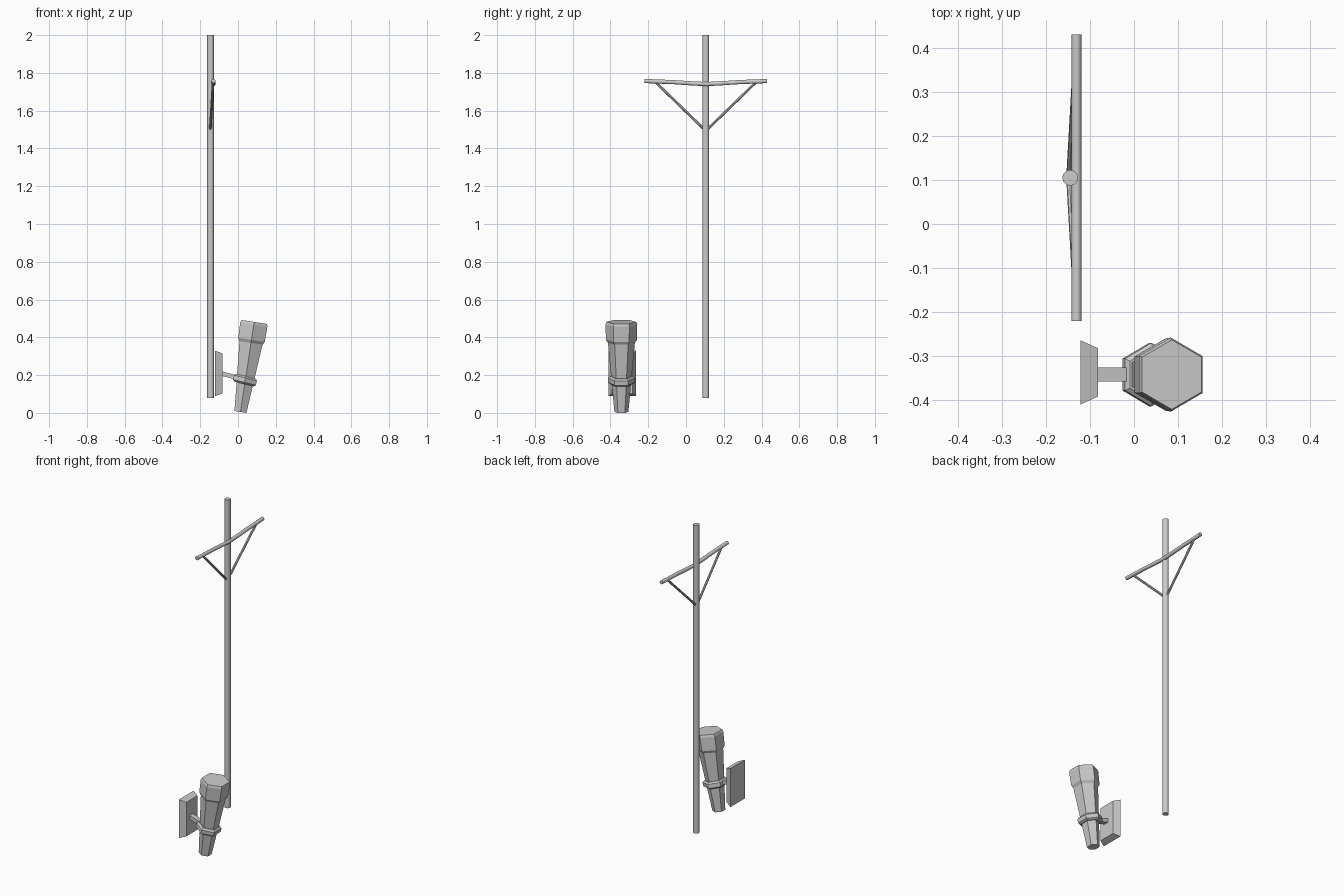
import bpy, bmesh, math
from mathutils import Vector, Matrix

if "Cube" in bpy.data.objects:
    bpy.data.objects.remove(bpy.data.objects["Cube"])


def finish(name, bm, matrix=Matrix()):
    bmesh.ops.recalc_face_normals(bm, faces=bm.faces)
    bm.transform(matrix)
    mesh = bpy.data.meshes.new(name)
    bm.to_mesh(mesh)
    bm.free()
    obj = bpy.data.objects.new(name, mesh)
    bpy.context.collection.objects.link(obj)
    return obj


def loft(name, rings, matrix=Matrix()):
    """Skin a list of equal-length point rings and cap both ends."""
    bm = bmesh.new()
    loops = [[bm.verts.new(p) for p in ring] for ring in rings]
    n = len(loops[0])
    for a, b in zip(loops, loops[1:]):
        for i in range(n):
            j = (i + 1) % n
            bm.faces.new((a[i], a[j], b[j], b[i]))
    bm.faces.new(loops[0])
    bm.faces.new(loops[-1])
    return finish(name, bm, matrix)


def lathe(name, profile, sides, matrix=Matrix()):
    """Turned shape from (radius, height) pairs; first corner points along +y."""
    angles = [math.pi / 2 + math.tau * i / sides for i in range(sides)]
    return loft(name, [[(r * math.cos(a), r * math.sin(a), h) for a in angles]
                       for r, h in profile], matrix)


def rod(name, a, b, r, sides):
    a, b = Vector(a), Vector(b)
    d = b - a
    m = Matrix.Translation(a) @ d.to_track_quat('Z', 'Y').to_matrix().to_4x4()
    return lathe(name, [(r, 0), (r, d.length)], sides, m)


# Pole
PX, PY = -0.145, 0.105
pole = rod("pole", (PX, PY, 0.08), (PX, PY, 2.0), 0.018, 12)

# Sagging crossbar along y
half = [(0.325, 1.757), (0.17, 1.751), (0.07, 1.744), (0.0, 1.741)]
path = [(PY - d, z) for d, z in half] + [(PY + d, z) for d, z in half[-2::-1]]
rings = [[(-0.1305 + 0.0115 * math.cos(math.tau * i / 10), y,
           z + 0.0115 * math.sin(math.tau * i / 10)) for i in range(10)]
         for y, z in path]
crossbar = loft("crossbar", rings)

# Diagonal braces
braces = [rod("brace", (-0.147, PY, 1.493), (-0.132, PY + s * 0.265, 1.75), 0.007, 8)
          for s in (-1, 1)]

# Smooth sides on the round parts
for obj in [pole, crossbar] + braces:
    bpy.context.view_layer.objects.active = obj
    obj.select_set(True)
bpy.ops.object.shade_smooth_by_angle(angle=math.radians(40))

# Leaning six-sided torch handle and head
TY = -0.342
lean = Matrix.Translation((0.013, TY, 0.005)) @ Matrix.Rotation(math.radians(8.7), 4, 'Y')
lathe("torch_handle", [(0.037, 0), (0.072, 0.378)], 6, lean)
lathe("torch_head", [(0.070, 0.368), (0.082, 0.386), (0.084, 0.468), (0.079, 0.482)], 6, lean)

# Collar around the handle
collar_m = Matrix.Translation((0.037, TY, 0.173)) @ Matrix.Rotation(math.radians(14), 4, 'Y')
lathe("torch_collar", [(0.061, -0.021), (0.072, -0.012), (0.072, 0.012), (0.061, 0.021)],
      6, collar_m)


def rect(x, y, z, hy, hz):
    return [(x, y + a * hy, z + b * hz) for a, b in ((-1, -1), (1, -1), (1, 1), (-1, 1))]


# Bracket arm and tapered wall plate
loft("bracket_arm", [rect(-0.09, TY, 0.209, 0.016, 0.012), rect(-0.015, TY, 0.189, 0.016, 0.012)])
loft("wall_plate", [rect(-0.121, TY + 0.005, 0.209, 0.0725, 0.12),
                    rect(-0.082, TY + 0.005, 0.209, 0.055, 0.106)])
